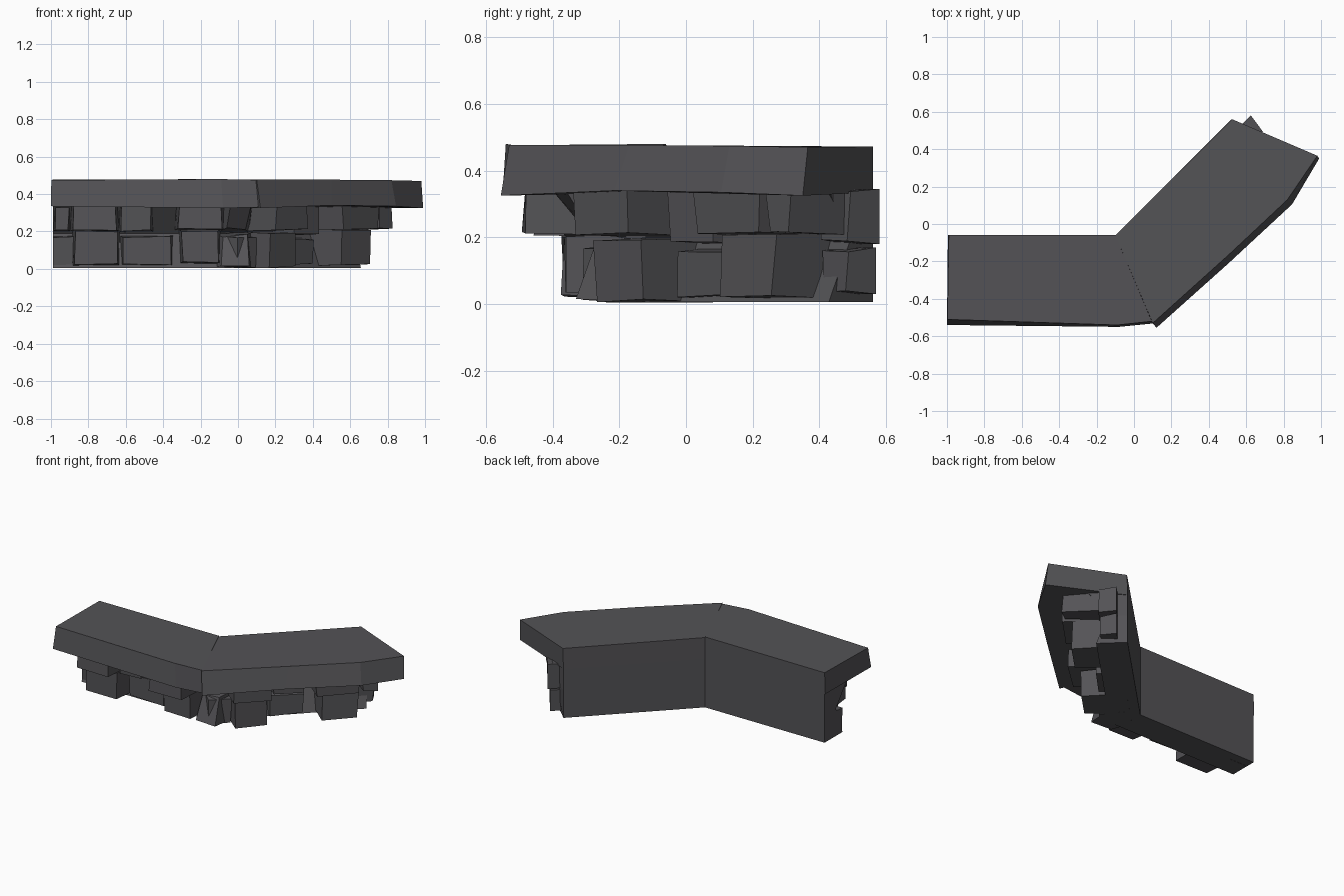
import bpy, bmesh, math, random
from mathutils import Vector

random.seed(4)
S = math.sqrt(0.5)

stone = bpy.data.materials.new("dark grey stone")
stone.diffuse_color = (0.088, 0.086, 0.093, 1)


def left(a, d):
    """Left wing: a = x position, d = depth out from the back wall."""
    return -0.1 + a, -0.06 - d


def right(a, d):
    """Right wing: a = distance from the bend, d = depth out from the back wall."""
    return -0.1 + (a + d) * S, -0.06 + (a - d) * S


def prism(name, bottom, top):
    """Closed solid between two rings of equal length."""
    bm = bmesh.new()
    b = [bm.verts.new(p) for p in bottom]
    t = [bm.verts.new(p) for p in top]
    n = len(b)
    bm.faces.new(b[::-1])
    bm.faces.new(t)
    for i in range(n):
        j = (i + 1) % n
        bm.faces.new((b[i], b[j], t[j], t[i]))
    bmesh.ops.recalc_face_normals(bm, faces=bm.faces)
    me = bpy.data.meshes.new(name)
    bm.to_mesh(me)
    bm.free()
    me.materials.append(stone)
    ob = bpy.data.objects.new(name, me)
    bpy.context.collection.objects.link(ob)
    return ob


def block(name, wing, a0, a1, d, z0, z1, flare=0.02, root=0.06):
    """Rough stone: wider at the wall, slightly uneven front face."""
    def j():
        return random.uniform(-0.008, 0.008)
    corners = [(a0, z0), (a1, z0), (a1, z1), (a0, z1)]
    ma, mz = (a0 + a1) / 2, (z0 + z1) / 2
    back, front = [], []
    for a, z in corners:
        ab = a + math.copysign(flare, a - ma)
        zb = max(0.005, min(0.345, z + math.copysign(flare * 0.5, z - mz)))
        if wing is left:
            ab = max(ab, -0.89)
        back.append((*wing(ab, root), zb))
        front.append((*wing(a + j(), d + j()), z + j() * 0.6))
    return prism(name, back, front)


# Slabs: two top pieces meeting at a slanted seam
prism("left_top_slab",
      [(-0.995, -0.06, 0.335), (-0.1, -0.06, 0.335), (0.12, -0.53, 0.33),
       (-0.08, -0.55, 0.325), (-1.0, -0.54, 0.335)],
      [(-0.99, -0.06, 0.477), (-0.1, -0.06, 0.48), (0.095, -0.52, 0.476),
       (-0.09, -0.54, 0.48), (-0.998, -0.51, 0.475)])
prism("right_top_slab",
      [(-0.1, -0.06, 0.335), (0.12, -0.555, 0.325), (0.5, -0.215, 0.34),
       (0.845, 0.105, 0.335), (0.99, 0.35, 0.325), (0.52, 0.56, 0.335)],
      [(-0.1, -0.06, 0.476), (0.1, -0.53, 0.477), (0.5, -0.17, 0.477),
       (0.82, 0.13, 0.474), (0.98, 0.365, 0.47), (0.525, 0.56, 0.472)])


# Wall core: flat back, shallow and pinched in the middle joint
def core_ring(t, z, end):
    return [(-0.99, -0.06, z), (-0.1, -0.06, z), (0.52, 0.56, z),
            (*right(end, t), z), (-0.1 + 0.414 * t, -0.06 - t, z), (-0.99, -0.06 - t, z)]


prism("wall_core_lower", core_ring(0.19, 0.006, 0.88), core_ring(0.12, 0.19, 0.90))
prism("wall_core_upper", core_ring(0.12, 0.19, 0.90), core_ring(0.24, 0.34, 0.93))

# Stones: (start, end, depth, bottom, top)
left_stones = [
    (-0.885, -0.78, 0.19, 0.015, 0.17),
    (-0.77, -0.55, 0.31, 0.025, 0.20),
    (-0.52, -0.26, 0.22, 0.025, 0.17),
    (-0.20, -0.01, 0.30, 0.035, 0.205),
    (-0.87, -0.81, 0.24, 0.21, 0.33),
    (-0.78, -0.55, 0.39, 0.21, 0.34),
    (-0.52, -0.37, 0.30, 0.205, 0.34),
    (-0.22, 0.01, 0.425, 0.215, 0.34),
]
right_stones = [
    (-0.10, 0.03, 0.25, 0.01, 0.17),
    (0.04, 0.24, 0.34, 0.01, 0.19),
    (0.28, 0.48, 0.23, 0.025, 0.16),
    (0.58, 0.80, 0.34, 0.025, 0.205),
    (0.02, 0.25, 0.41, 0.21, 0.34),
    (0.29, 0.47, 0.27, 0.19, 0.34),
    (0.53, 0.80, 0.40, 0.215, 0.34),
    (0.82, 0.91, 0.39, 0.215, 0.34),
    # end stones that poke out past the wall end
    (0.83, 0.93, 0.16, 0.04, 0.16),
    (0.84, 0.945, 0.17, 0.19, 0.34),
]
for wing, stones, label in ((left, left_stones, "left"), (right, right_stones, "right")):
    for i, s in enumerate(stones):
        block(f"{label}_stone_{i + 1}", wing, *s)

# Corner rubble: faceted filler at the inside of the bend
prism("corner_rubble_lower",
      [(-0.14, -0.15, 0.008), (0.08, -0.12, 0.008), (0.06, -0.33, 0.015), (-0.09, -0.32, 0.015)],
      [(-0.14, -0.15, 0.19), (0.08, -0.12, 0.2), (0.05, -0.27, 0.185), (-0.08, -0.26, 0.17)])
prism("corner_rubble_upper",
      [(-0.12, -0.15, 0.19), (0.06, -0.12, 0.19), (0.04, -0.28, 0.21), (-0.06, -0.3, 0.22)],
      [(-0.12, -0.15, 0.34), (0.08, -0.12, 0.34), (0.07, -0.36, 0.34), (-0.04, -0.4, 0.34)])
